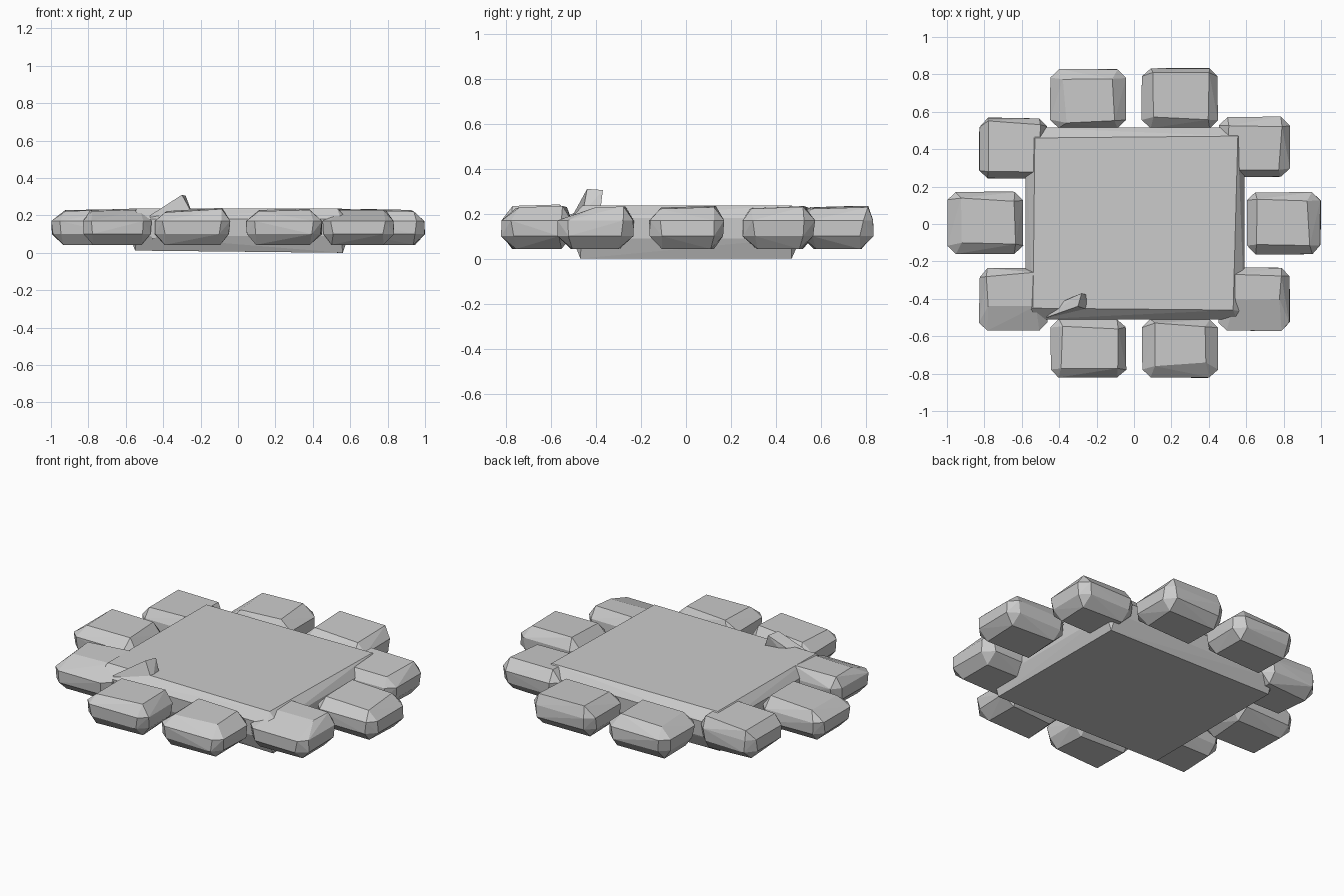
import bpy, bmesh, random, math

if "Cube" in bpy.data.objects:
    bpy.data.objects.remove(bpy.data.objects["Cube"])

random.seed(4)
stone_grey = bpy.data.materials.new("stone_grey")
stone_grey.diffuse_color = (0.6, 0.6, 0.6, 1)
stone_grey.use_nodes = True
stone_grey.node_tree.nodes["Principled BSDF"].inputs["Base Color"].default_value = stone_grey.diffuse_color


def hull(name, points):
    """Flat-faced convex rock through the given points."""
    bm = bmesh.new()
    for p in points:
        bm.verts.new(p)
    res = bmesh.ops.convex_hull(bm, input=bm.verts[:])
    loose = [v for v in bm.verts if not v.link_faces]
    bmesh.ops.delete(bm, geom=loose, context='VERTS')
    bmesh.ops.dissolve_limit(bm, angle_limit=math.radians(2),
                             verts=bm.verts[:], edges=bm.edges[:])
    bmesh.ops.recalc_face_normals(bm, faces=bm.faces[:])
    mesh = bpy.data.meshes.new(name)
    bm.to_mesh(mesh)
    bm.free()
    mesh.materials.append(stone_grey)
    ob = bpy.data.objects.new(name, mesh)
    bpy.context.collection.objects.link(ob)
    return ob


def ring(x0, x1, y0, y1, z, c, j=0.0):
    """Rectangle with corners cut by c and slight inward wobble j."""
    r = lambda: random.uniform(0, j)
    pts = []
    for x, sx in ((x0, 1), (x1, -1)):
        for y, sy in ((y0, 1), (y1, -1)):
            pts.append((x + sx * r(), y + sy * (c + r()), z))
            pts.append((x + sx * (c + r()), y + sy * r(), z))
    return pts


def stone(name, box, top, tilt):
    x0, x1, y0, y1 = box
    a0, a1, b0, b1 = top
    tx, ty = tilt
    cx, cy = (x0 + x1) / 2, (y0 + y1) / 2
    w = lambda: random.uniform(-0.012, 0.012)
    pts = ring(x0, x1, y0, y1, 0.10, 0.05, 0.012)
    pts += ring(x0, x1, y0, y1, 0.17, 0.045, 0.006)
    for x in (a0, a1):
        for y in (b0, b1):
            px, py = x + w(), y + w()
            pts.append((px, py, 0.228 + tx * (px - cx) + ty * (py - cy)))
    for x in (x0 + 0.06, x1 - 0.06):
        for y in (y0 + 0.06, y1 - 0.06):
            pts.append((x + w(), y + w(), 0.043))
    hull(name, pts)


# central slab with sloped rims
slab = [(-.55, -.465, .012), (.56, -.47, 0), (.555, .47, 0), (-.55, .47, .012)]
slab += ring(-.58, .59, -.505, .51, 0.09, 0.04)
slab += ring(-.58, .59, -.51, .515, 0.18, 0.04)
slab += [(-.54, -.45, .237), (.53, -.46, .237), (.555, .47, .237), (-.53, .46, .237)]
hull("centre_slab", slab)

# border stones: outline box, top face box, top tilt
stones = [
    ((-.45, -.04, .51, .83), (-.37, -.11, .55, .78), (.03, .03)),
    ((.04, .45, .51, .835), (.11, .39, .56, .81), (-.02, .03)),
    ((-.83, -.46, .24, .57), (-.79, -.51, .29, .54), (.03, 0)),
    ((.45, .835, .25, .575), (.50, .78, .29, .53), (-.01, .04)),
    ((-1, -.59, -.165, .175), (-.92, -.64, -.11, .13), (.02, .02)),
    ((.60, 1, -.165, .175), (.66, .93, -.12, .13), (-.02, .03)),
    ((-.83, -.46, -.575, -.235), (-.78, -.52, -.43, -.27), (.03, .04)),
    ((.45, .835, -.575, -.23), (.53, .78, -.41, -.28), (0, .03)),
    ((-.45, -.04, -.825, -.505), (-.39, -.09, -.76, -.55), (.06, .03)),
    ((.04, .45, -.825, -.505), (.12, .38, -.75, -.54), (.02, .03)),
]
for i, (box, top, tilt) in enumerate(stones):
    stone(f"border_stone_{i + 1}", box, top, tilt)

# small tilted shard poking from the front left edge of the slab
hull("tilted_shard", [
    (-.47, -.50, .20), (-.46, -.51, .07), (-.37, -.41, .24), (-.30, -.44, .31),
    (-.28, -.37, .305), (-.24, -.46, .20), (-.25, -.38, .22), (-.40, -.42, .15)])
